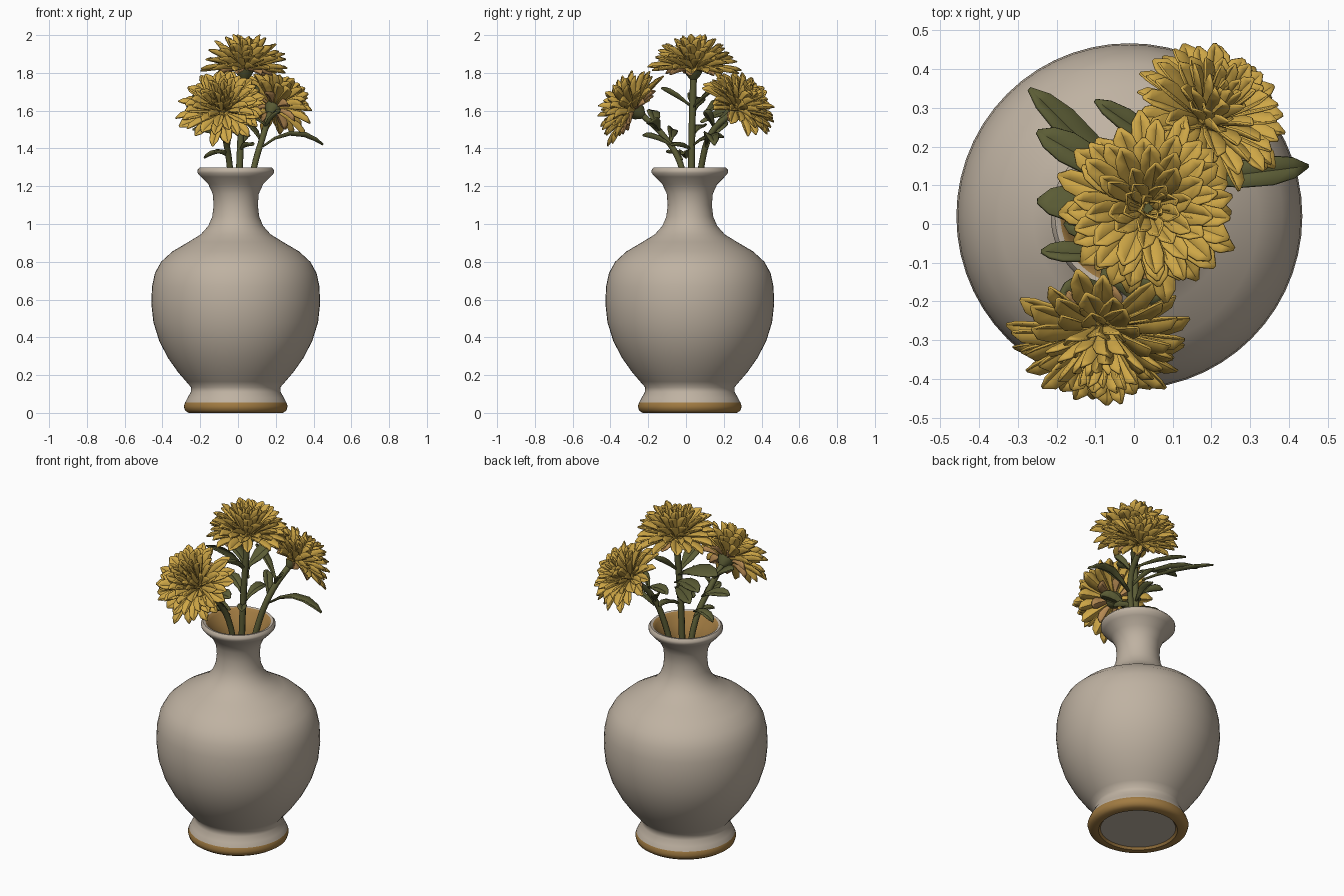
import bpy, bmesh, math, random
from mathutils import Vector

if "Cube" in bpy.data.objects:
    bpy.data.objects.remove(bpy.data.objects["Cube"])

random.seed(4)
V = Vector


def material(name, rgb):
    m = bpy.data.materials.new(name)
    m.diffuse_color = (*rgb, 1)
    m.use_nodes = True
    m.node_tree.nodes["Principled BSDF"].inputs["Base Color"].default_value = m.diffuse_color
    return m


CREAM = material("cream glaze", (0.52, 0.445, 0.36))
OCHRE = material("ochre clay", (0.36, 0.20, 0.055))
YELLOW = material("yellow petal", (0.62, 0.385, 0.062))
TAN = material("tan petal", (0.46, 0.25, 0.085))
GREEN = material("leaf green", (0.105, 0.108, 0.036))


def finish(bm, name, mats, thickness=0, angle=40):
    me = bpy.data.meshes.new(name)
    bm.to_mesh(me)
    bm.free()
    ob = bpy.data.objects.new(name, me)
    bpy.context.collection.objects.link(ob)
    for m in mats:
        me.materials.append(m)
    if thickness:
        mod = ob.modifiers.new("thickness", 'SOLIDIFY')
        mod.thickness = thickness
        mod.offset = 0
    bpy.ops.object.select_all(action='DESELECT')
    ob.select_set(True)
    bpy.context.view_layer.objects.active = ob
    bpy.ops.object.shade_smooth_by_angle(angle=math.radians(angle))
    return ob


def bezier(a, b, c, t):
    return a * (1 - t) ** 2 + b * 2 * t * (1 - t) + c * t * t


def blade(bm, a, b, c, side, width, cup, shape, mat=0):
    """Cupped petal or leaf along a quadratic curve; shape = (t, relative width)."""
    rows = []
    for t, w in shape:
        tangent = ((b - a) * (1 - t) + (c - b) * t).normalized()
        n = tangent.cross(side).normalized()
        p, h = bezier(a, b, c, t), side * width * w / 2
        rows.append([bm.verts.new(q) for q in
                     (p - h + n * cup * w, p - n * cup * w, p + h + n * cup * w)])
    for r, s in zip(rows, rows[1:]):
        for k in (0, 1):
            f = bm.faces.new((r[k], s[k], s[k + 1], r[k + 1]))
            f.material_index = mat


# Vase: lathed outer wall, lip, inner neck and underside
CX, CY, SEG = -0.012, 0.02, 56
outer = [(0.205, 0.012), (0.215, 0.0), (0.25, 0.0), (0.268, 0.012), (0.275, 0.035), (0.268, 0.055),
         (0.255, 0.08), (0.238, 0.11), (0.236, 0.135), (0.262, 0.165), (0.305, 0.215),
         (0.358, 0.29), (0.405, 0.38), (0.436, 0.48), (0.447, 0.58), (0.443, 0.67),
         (0.428, 0.74), (0.395, 0.80), (0.335, 0.855), (0.25, 0.905), (0.185, 0.945),
         (0.145, 0.99), (0.124, 1.04), (0.117, 1.10), (0.122, 1.16), (0.145, 1.21),
         (0.185, 1.25), (0.202, 1.27), (0.203, 1.285), (0.192, 1.298), (0.178, 1.296)]
inner = [(0.165, 1.28), (0.135, 1.235), (0.105, 1.18), (0.098, 1.10), (0.105, 1.03), (0.13, 0.97)]
profile = outer + inner
bm = bmesh.new()
rings = []
for r, z in profile:
    rings.append([bm.verts.new((CX + r * math.cos(2 * math.pi * i / SEG),
                                CY + r * math.sin(2 * math.pi * i / SEG), z)) for i in range(SEG)])
for k in range(len(rings) - 1):
    for i in range(SEG):
        j = (i + 1) % SEG
        f = bm.faces.new((rings[k][i], rings[k][j], rings[k + 1][j], rings[k + 1][i]))
        f.material_index = 1 if k < 5 or k >= len(outer) - 1 else 0
bm.faces.new(rings[0][::-1])
floor = bm.faces.new(rings[-1])
floor.material_index = 1
finish(bm, "vase", [CREAM, OCHRE], angle=50)

# Flower heads: (count, tip radius, tip height, petal width)
PETAL = [(0, 0.3), (0.3, 0.65), (0.62, 1.0), (0.85, 0.8), (1, 0.12)]
LAYERS = [(15, 0.245, 0.005, 0.062), (15, 0.228, 0.055, 0.062), (14, 0.200, 0.100, 0.060),
          (12, 0.162, 0.138, 0.058), (10, 0.118, 0.163, 0.054), (8, 0.072, 0.177, 0.046),
          (5, 0.030, 0.175, 0.036)]


def flower(name, base, axis, size):
    base, axis = V(base), V(axis).normalized()
    u = axis.orthogonal().normalized()
    v = axis.cross(u)
    bm = bmesh.new()

    def petal(ang, r, h, w, mat):
        d = u * math.cos(ang) + v * math.sin(ang)
        side = axis.cross(d)
        twist = random.uniform(-0.3, 0.3)
        a = base + d * 0.015 * size
        b = base + (d * r * 0.62 + axis * (h * 0.55 + 0.03)) * size
        c = base + (d * r + axis * h + side * random.uniform(-0.015, 0.015)) * size
        n = (c - a).normalized().cross(side)
        side = (side * math.cos(twist) + n * math.sin(twist)).normalized()
        blade(bm, a, b, c, side, w * size, 0.010 * size, PETAL, mat)

    for k, (count, r, h, w) in enumerate(LAYERS):
        for i in range(count):
            ang = 2 * math.pi * (i + 0.5 * (k % 2) + random.uniform(-0.22, 0.22)) / count
            petal(ang, r * random.uniform(0.88, 1.06), h + random.uniform(-0.018, 0.014),
                  w * random.uniform(0.85, 1.15), 0)
    for i in range(7):  # short tan petals beneath the head
        petal(2 * math.pi * i / 7, 0.15, -0.022, 0.06, 1)
    finish(bm, name, [YELLOW, TAN], 0.006, 35)

    # green cup under the petals
    bm = bmesh.new()
    cup = [(0.018, -0.05), (0.04, -0.025), (0.055, 0.01)]
    rs = [[bm.verts.new(base + (u * math.cos(i * math.pi / 5) + v * math.sin(i * math.pi / 5)) * r * size
                        + axis * h * size) for i in range(10)] for r, h in cup]
    for lo, hi in zip(rs, rs[1:]):
        for i in range(10):
            j = (i + 1) % 10
            bm.faces.new((lo[i], lo[j], hi[j], hi[i]))
    bm.faces.new(rs[0][::-1])
    bm.faces.new(rs[-1])
    finish(bm, name + "_cup", [GREEN])


flower("front_flower", (-0.08, -0.265, 1.60), (-0.06, -0.8, 0.6), 0.98)
flower("top_flower", (0.035, 0.04, 1.815), (0.04, 0.02, 1), 1.0)
flower("back_flower", (0.185, 0.265, 1.615), (0.42, 0.58, 0.68), 0.92)


# Stems
def stem(name, points, radius):
    cu = bpy.data.curves.new(name, 'CURVE')
    cu.dimensions = '3D'
    cu.bevel_depth = radius
    cu.bevel_resolution = 2
    cu.resolution_u = 6
    cu.use_fill_caps = True
    sp = cu.splines.new('BEZIER')
    sp.bezier_points.add(len(points) - 1)
    for bp, p in zip(sp.bezier_points, points):
        bp.co = p
        bp.handle_left_type = bp.handle_right_type = 'AUTO'
    ob = bpy.data.objects.new(name, cu)
    bpy.context.collection.objects.link(ob)
    cu.materials.append(GREEN)


stem("front_stem", [(-0.02, 0.02, 0.97), (-0.045, -0.03, 1.32), (-0.07, -0.13, 1.48),
                    (-0.08, -0.235, 1.58)], 0.017)
stem("top_stem", [(0.0, 0.03, 0.97), (0.012, 0.03, 1.4), (0.035, 0.04, 1.79)], 0.018)
stem("back_stem", [(0.03, 0.05, 0.97), (0.085, 0.08, 1.3), (0.14, 0.14, 1.49),
                   (0.17, 0.245, 1.59)], 0.017)

# Leaves: base, tip, width, arch
LEAF = [(0, 0.2), (0.2, 0.45), (0.45, 0.9), (0.7, 1.0), (0.88, 0.7), (1, 0.12)]
LEAVES = [
    ((0.13, 0.11, 1.41), (0.45, 0.15, 1.42), 0.075, 0.13),
    ((0.01, 0.08, 1.54), (-0.27, 0.35, 1.62), 0.08, 0.04),
    ((0.00, 0.10, 1.58), (-0.25, 0.24, 1.64), 0.085, 0.05),
    ((0.14, 0.16, 1.53), (-0.10, 0.32, 1.62), 0.06, 0.04),
    ((0.02, 0.04, 1.60), (-0.25, 0.06, 1.67), 0.10, 0.05),
    ((-0.05, -0.08, 1.44), (-0.24, -0.07, 1.50), 0.06, 0.04),
    ((0.02, 0.03, 1.62), (0.00, -0.13, 1.72), 0.08, 0.02),
    ((-0.05, -0.07, 1.41), (-0.07, -0.23, 1.47), 0.06, 0.03),
    ((-0.04, -0.02, 1.37), (-0.18, 0.0, 1.35), 0.06, 0.05),
    ((0.02, 0.04, 1.42), (0.04, 0.20, 1.46), 0.06, 0.05),
    ((0.12, 0.12, 1.44), (0.04, 0.22, 1.54), 0.06, 0.03),
    ((0.03, 0.04, 1.62), (0.10, 0.17, 1.73), 0.08, 0.02),
    ((-0.07, -0.14, 1.49), (0.08, -0.19, 1.54), 0.07, 0.04),
    ((-0.07, -0.16, 1.52), (-0.19, -0.18, 1.60), 0.07, 0.03),
    ((0.01, 0.03, 1.39), (0.08, -0.08, 1.42), 0.05, 0.03),
    ((-0.04, -0.02, 1.34), (-0.12, -0.10, 1.38), 0.05, 0.04),
    ((0.01, 0.03, 1.46), (-0.12, 0.10, 1.52), 0.06, 0.04),
    ((0.14, 0.15, 1.51), (0.22, 0.10, 1.60), 0.05, 0.03),
]
bm = bmesh.new()
for a, c, w, arch in LEAVES:
    a, c = V(a), V(c)
    b = (a + c) / 2 + V((0, 0, arch))
    side = V((0, 0, 1)).cross(c - a).normalized()
    side = (side + V((0, 0, random.uniform(-0.6, 0.6)))).normalized()
    blade(bm, a, b, c, side, w, 0.008, LEAF)
finish(bm, "leaves", [GREEN], 0.008, 40)
